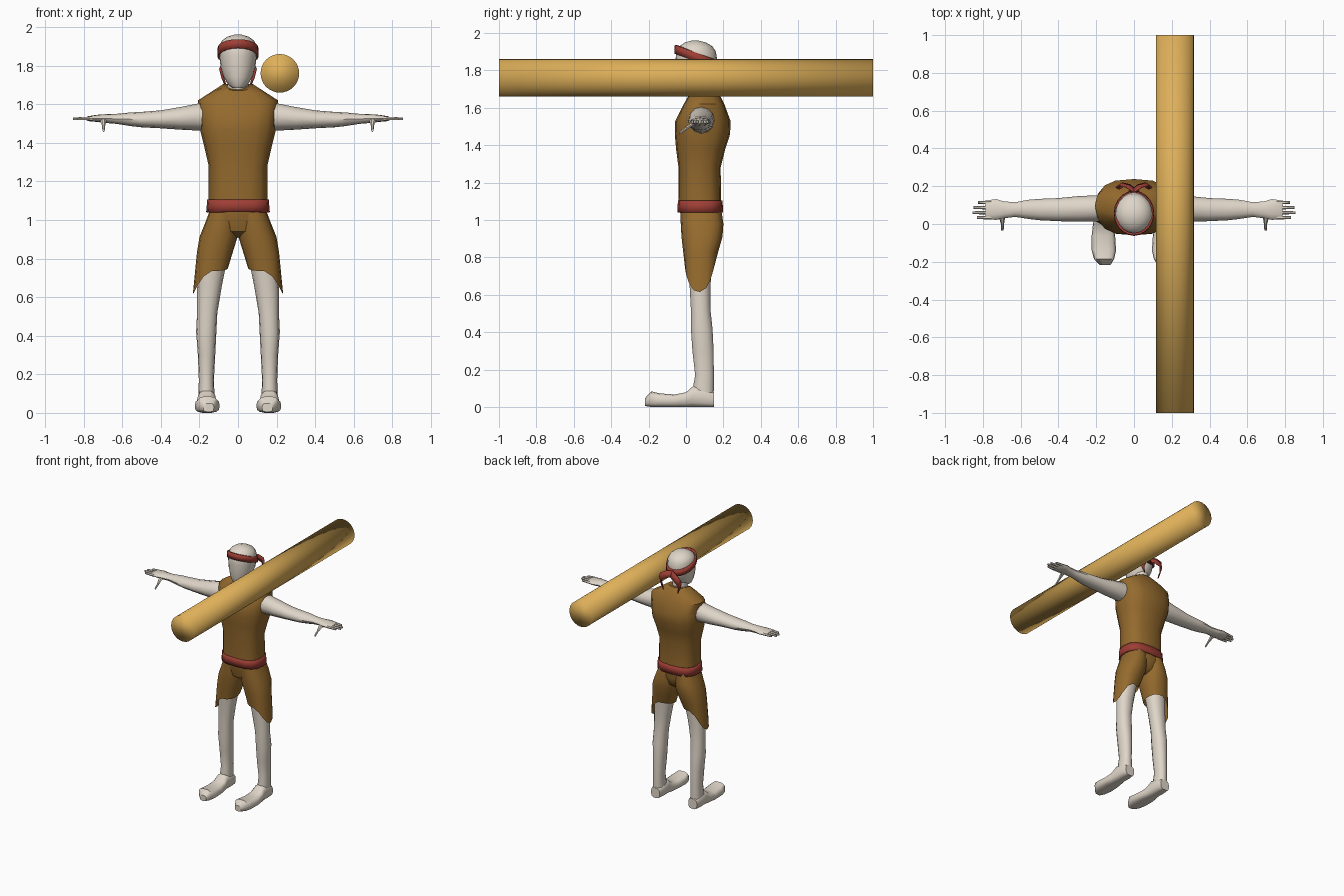
import bpy, bmesh, math
from mathutils import Vector


def material(name, rgb):
    m = bpy.data.materials.new(name)
    m.diffuse_color = (*rgb, 1)
    return m


SKIN = material("pale skin", (0.74, 0.67, 0.58))
CLOTH = material("brown cloth", (0.30, 0.145, 0.027))
RED = material("red cloth", (0.34, 0.048, 0.035))
WOOD = material("golden wood", (0.73, 0.43, 0.10))


def finish(name, bm, mat, mirror=False, thick=0, angle=40):
    bmesh.ops.recalc_face_normals(bm, faces=bm.faces)
    me = bpy.data.meshes.new(name)
    bm.to_mesh(me)
    bm.free()
    me.materials.append(mat)
    ob = bpy.data.objects.new(name, me)
    bpy.context.collection.objects.link(ob)
    bpy.ops.object.select_all(action='DESELECT')
    ob.select_set(True)
    bpy.context.view_layer.objects.active = ob
    bpy.ops.object.shade_smooth_by_angle(angle=math.radians(angle))
    if thick:
        ob.modifiers.new("thickness", 'SOLIDIFY').thickness = thick
    if mirror:
        ob.modifiers.new("mirror", 'MIRROR').use_clip = False
    return ob


def loft(name, rings, mat, axis='z', n=16, power=2.0, caps=True, warp=None, **kw):
    """Skin over superellipse rings: (position, a_min, a_max, b_min, b_max)."""
    bm = bmesh.new()
    loops = []
    for t, a0, a1, b0, b1 in rings:
        loop = []
        for i in range(n):
            u = 2 * math.pi * i / n
            c, s = math.cos(u), math.sin(u)
            a = (a0 + a1) / 2 + (a1 - a0) / 2 * math.copysign(abs(c) ** (2 / power), c)
            b = (b0 + b1) / 2 + (b1 - b0) / 2 * math.copysign(abs(s) ** (2 / power), s)
            p = {'z': (a, b, t), 'x': (t, a, b), 'y': (a, t, b)}[axis]
            loop.append(bm.verts.new(warp(Vector(p), c, s) if warp else p))
        loops.append(loop)
    for lo, hi in zip(loops, loops[1:]):
        for i in range(n):
            j = (i + 1) % n
            bm.faces.new((lo[i], lo[j], hi[j], hi[i]))
    if caps:
        bm.faces.new(loops[0])
        bm.faces.new(loops[-1])
    return finish(name, bm, mat, **kw)


def ribbon(name, points, width, mat, **kw):
    bm = bmesh.new()
    w = Vector(width) / 2
    rows = [(bm.verts.new(Vector(p) - w), bm.verts.new(Vector(p) + w)) for p in points]
    for (a, b), (c, d) in zip(rows, rows[1:]):
        bm.faces.new((a, b, d, c))
    return finish(name, bm, mat, **kw)


# Log carried over the shoulder
loft("log", [(y, 0.117, 0.317, 1.66, 1.86) for y in (-1, 1)], WOOD, 'y', n=32, angle=180)

# Head and neck
loft("head", [
    (1.685, -0.03, 0.03, -0.03, 0.05), (1.70, -0.05, 0.05, -0.04, 0.08),
    (1.74, -0.075, 0.075, -0.048, 0.125), (1.79, -0.09, 0.09, -0.054, 0.155),
    (1.85, -0.097, 0.097, -0.056, 0.168), (1.90, -0.098, 0.098, -0.053, 0.16),
    (1.93, -0.083, 0.083, -0.035, 0.14), (1.95, -0.055, 0.055, -0.005, 0.105),
    (1.96, -0.02, 0.02, 0.03, 0.065)], SKIN, n=20)
loft("neck", [(1.62, -0.065, 0.065, 0.02, 0.15), (1.70, -0.055, 0.055, 0.02, 0.13),
              (1.78, -0.055, 0.055, 0.02, 0.13)], SKIN, n=12)


# Headband, tilted down towards the back, with two tails
def tilt(p, c, s):
    p.z -= 0.36 * p.y
    return p


loft("headband", [(1.868, -0.107, 0.107, -0.063, 0.176), (1.915, -0.105, 0.105, -0.06, 0.172)],
     RED, n=20, caps=False, warp=tilt, thick=0.012)
ribbon("headband_tail", [(-0.02, 0.17, 1.825), (0.03, 0.205, 1.82), (0.07, 0.215, 1.80),
                         (0.088, 0.20, 1.76), (0.075, 0.19, 1.71)],
       (0.02, -0.01, 0.045), RED, mirror=True, thick=0.008)


# Sleeveless tunic with a dipped neckline
def neckline(p, c, s):
    if p.z > 1.69 and s < 0:
        p.z += 0.035 * s
    return p


loft("tunic", [
    (1.04, -0.15, 0.15, -0.035, 0.188), (1.12, -0.152, 0.152, -0.04, 0.188),
    (1.28, -0.152, 0.152, -0.04, 0.185), (1.38, -0.175, 0.175, -0.053, 0.21),
    (1.46, -0.195, 0.195, -0.06, 0.236), (1.53, -0.2, 0.2, -0.058, 0.238),
    (1.62, -0.207, 0.207, -0.012, 0.205), (1.66, -0.145, 0.145, 0.01, 0.185),
    (1.705, -0.075, 0.075, 0.01, 0.15)], CLOTH, power=2.7, warp=neckline)

# Belt
loft("belt", [(1.04, -0.165, 0.165, -0.045, 0.198), (1.075, -0.162, 0.162, -0.045, 0.197),
              (1.105, -0.16, 0.16, -0.043, 0.194)], RED, power=2.7, caps=False, thick=0.01)

# Shorts: hip piece and two legs with pointed outer hems
loft("shorts_hips", [
    (0.91, -0.05, 0.05, 0.04, 0.13), (0.94, -0.12, 0.12, -0.01, 0.17),
    (1.0, -0.15, 0.15, -0.027, 0.19), (1.06, -0.148, 0.148, -0.033, 0.19)], CLOTH, power=2.6)


def hem(p, c, s):
    if p.z < 0.76:
        p.z += 0.015 * s - 0.135 * max(0, c) ** 1.6
        p.x += 0.012 * max(0, c)
    return p


loft("shorts_leg", [
    (0.75, 0.052, 0.222, -0.004, 0.152), (0.83, 0.028, 0.213, -0.015, 0.172),
    (0.91, 0.003, 0.2, -0.024, 0.195), (0.98, 0.0, 0.172, -0.028, 0.2),
    (1.06, 0.0, 0.142, -0.03, 0.188)], CLOTH, power=2.3, caps=False, warp=hem, mirror=True)

# Legs
loft("leg", [
    (0.02, 0.125, 0.205, 0.04, 0.148), (0.10, 0.122, 0.205, 0.035, 0.15),
    (0.17, 0.125, 0.203, 0.048, 0.15), (0.30, 0.118, 0.208, 0.033, 0.149),
    (0.42, 0.112, 0.217, 0.025, 0.143), (0.52, 0.107, 0.212, 0.025, 0.132),
    (0.65, 0.085, 0.212, 0.018, 0.132), (0.80, 0.055, 0.205, 0.005, 0.145)],
    SKIN, n=14, power=2.2, mirror=True)

# Feet, flat soled
loft("foot", [
    (-0.218, 0.125, 0.18, 0.005, 0.05), (-0.185, 0.105, 0.212, 0.0, 0.085),
    (-0.14, 0.095, 0.224, 0.0, 0.074), (-0.06, 0.1, 0.224, 0.0, 0.068),
    (0.0, 0.108, 0.217, 0.0, 0.08), (0.04, 0.115, 0.21, 0.0, 0.115),
    (0.10, 0.115, 0.21, 0.0, 0.1), (0.15, 0.125, 0.2, 0.0, 0.08)],
    SKIN, 'y', n=14, power=3, mirror=True)

# Arms and palms
loft("arm", [
    (0.14, 0.02, 0.15, 1.465, 1.60), (0.20, 0.012, 0.152, 1.463, 1.605),
    (0.30, 0.012, 0.147, 1.468, 1.585), (0.40, 0.015, 0.137, 1.475, 1.568),
    (0.50, 0.02, 0.133, 1.48, 1.56), (0.56, 0.027, 0.128, 1.487, 1.557),
    (0.63, 0.038, 0.115, 1.498, 1.55), (0.69, 0.03, 0.12, 1.503, 1.548),
    (0.73, 0.022, 0.132, 1.508, 1.545), (0.775, 0.025, 0.125, 1.512, 1.538),
    (0.785, 0.03, 0.12, 1.516, 1.534)], SKIN, 'x', n=12, mirror=True)

# Four fingers and a thumb
for name, y, tip in (("index_finger", 0.034, 0.832), ("middle_finger", 0.060, 0.855),
                     ("ring_finger", 0.087, 0.85), ("little_finger", 0.114, 0.825)):
    loft(name, [(0.755, y - 0.011, y + 0.011, 1.515, 1.537),
                (tip, y - 0.007, y + 0.007, 1.517, 1.532)], SKIN, 'x', n=6, mirror=True)


def droop(p, c, s):
    p.z += min(0, p.y - 0.045) * 0.7
    return p


loft("thumb", [(-0.035, 0.69, 0.703, 1.512, 1.528), (0.0, 0.688, 0.705, 1.511, 1.53),
               (0.035, 0.682, 0.715, 1.508, 1.535), (0.06, 0.675, 0.74, 1.508, 1.535)],
     SKIN, 'y', n=6, warp=droop, mirror=True)
